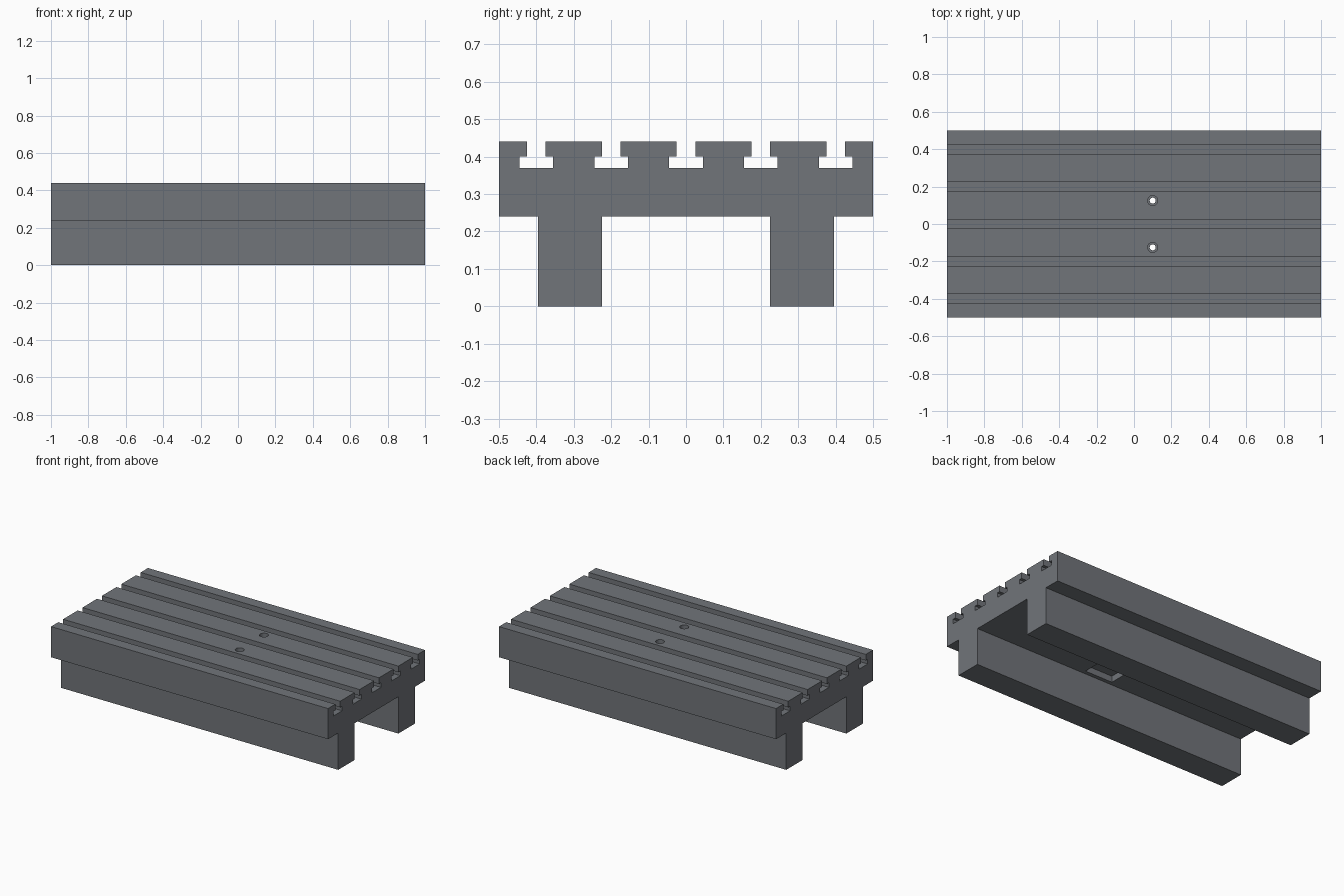
import bpy, bmesh

if "Cube" in bpy.data.objects:
    bpy.data.objects.remove(bpy.data.objects["Cube"])

def add_object(name, bm):
    bmesh.ops.recalc_face_normals(bm, faces=bm.faces)
    mesh = bpy.data.meshes.new(name)
    bm.to_mesh(mesh)
    bm.free()
    obj = bpy.data.objects.new(name, mesh)
    bpy.context.collection.objects.link(obj)
    return obj

def extrude_profile(name, points, length):
    bm = bmesh.new()
    face = bm.faces.new([bm.verts.new((-length / 2, y, z)) for y, z in points])
    new = bmesh.ops.extrude_face_region(bm, geom=[face], use_keep_orig=True)["geom"]
    verts = [v for v in new if isinstance(v, bmesh.types.BMVert)]
    bmesh.ops.translate(bm, verts=verts, vec=(length, 0, 0))
    return add_object(name, bm)

def cylinder(name, x, y, z0, z1, radius):
    bm = bmesh.new()
    bmesh.ops.create_cone(bm, cap_ends=True, segments=32, radius1=radius,
                          radius2=radius, depth=z1 - z0)
    bmesh.ops.translate(bm, verts=bm.verts, vec=(x, y, (z0 + z1) / 2))
    return add_object(name, bm)

def box(name, lo, hi):
    bm = bmesh.new()
    bmesh.ops.create_cube(bm, size=1)
    bmesh.ops.scale(bm, verts=bm.verts, vec=[b - a for a, b in zip(lo, hi)])
    bmesh.ops.translate(bm, verts=bm.verts, vec=[(a + b) / 2 for a, b in zip(lo, hi)])
    return add_object(name, bm)

def cut(target, cutter):
    mod = target.modifiers.new("cut", "BOOLEAN")
    mod.operation = "DIFFERENCE"
    mod.solver = "EXACT"
    mod.object = cutter
    cutter.hide_render = True
    bpy.context.view_layer.objects.active = target
    bpy.ops.object.modifier_apply(modifier=mod.name)
    bpy.data.objects.remove(cutter)

# Cross-section: two runners under a slab, then T-slots along the top
TOP, NECK, FLOOR, UNDER = 0.44, 0.40, 0.37, 0.24
profile = [(-0.5, UNDER), (-0.395, UNDER), (-0.395, 0), (-0.225, 0), (-0.225, UNDER)]
profile += [(-y, z) for y, z in reversed(profile)]
profile.append((0.5, TOP))
for c in (0.4, 0.2, 0.0, -0.2, -0.4):
    profile += [(c + 0.025, TOP), (c + 0.025, NECK), (c + 0.045, NECK), (c + 0.045, FLOOR),
                (c - 0.045, FLOOR), (c - 0.045, NECK), (c - 0.025, NECK), (c - 0.025, TOP)]
profile.append((-0.5, TOP))
table = extrude_profile("slotted_table", profile, 2.0)

# Dark steel colour
steel = bpy.data.materials.new("dark_steel")
steel.diffuse_color = (0.165, 0.177, 0.194, 1)
steel.use_nodes = True
steel.node_tree.nodes["Principled BSDF"].inputs["Base Color"].default_value = steel.diffuse_color
table.data.materials.append(steel)

# Shallow pocket in the underside
cut(table, box("pocket_cutter", (0.0, -0.2, 0.2), (0.2, 0.2, 0.28)))

# Counterbored bolt holes
for y in (-0.125, 0.125):
    cut(table, cylinder("bolt_hole_cutter", 0.1, y, 0.2, 0.5, 0.016))
    cut(table, cylinder("counterbore_cutter", 0.1, y, 0.40, 0.5, 0.027))
